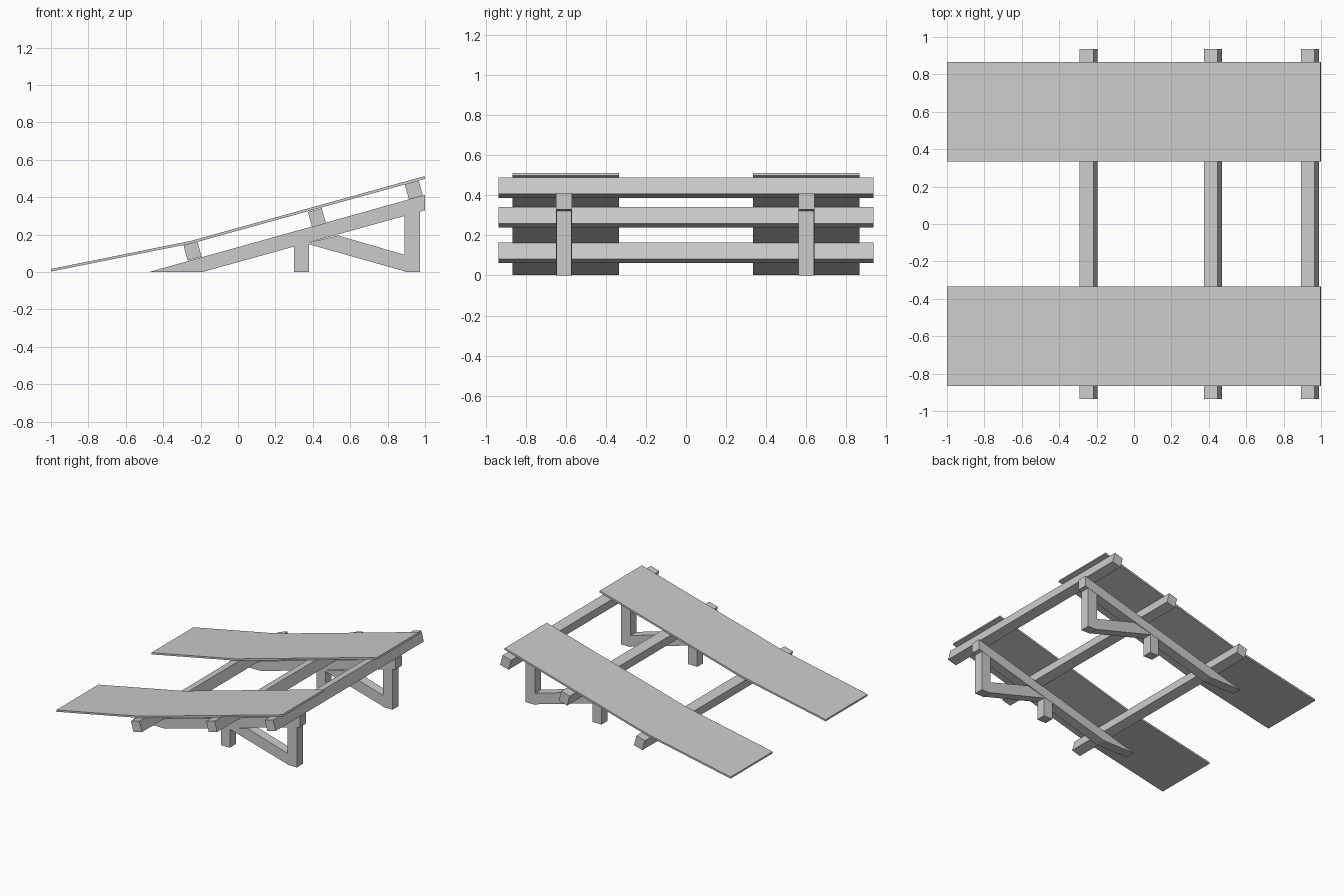
import bpy, bmesh, math

if "Cube" in bpy.data.objects:
    bpy.data.objects.remove(bpy.data.objects["Cube"])

SLOPE = math.radians(15.5)

def extrude(name, profile, y, width):
    """Extrude a closed (x, z) profile along y, centred on y."""
    bm = bmesh.new()
    face = bm.faces.new([bm.verts.new((x, y - width / 2, z)) for x, z in profile])
    ext = bmesh.ops.extrude_face_region(bm, geom=[face])
    moved = [v for v in ext["geom"] if isinstance(v, bmesh.types.BMVert)]
    bmesh.ops.translate(bm, verts=moved, vec=(0, width, 0))
    bmesh.ops.recalc_face_normals(bm, faces=bm.faces)
    mesh = bpy.data.meshes.new(name)
    bm.to_mesh(mesh)
    bm.free()
    obj = bpy.data.objects.new(name, mesh)
    bpy.context.collection.objects.link(obj)
    return obj

def tilted_rect(cx, cz, w, h):
    c, s = math.cos(SLOPE), math.sin(SLOPE)
    pts = [(-w / 2, -h / 2), (w / 2, -h / 2), (w / 2, h / 2), (-w / 2, h / 2)]
    return [(cx + u * c - v * s, cz + u * s + v * c) for u, v in pts]

# bent track plates
track = [(-1, 0.002), (-0.25, 0.152), (1, 0.498),
         (0.996, 0.512), (-0.253, 0.166), (-1, 0.016)]
for side, y in (("front", -0.6), ("back", 0.6)):
    extrude(f"{side}_track", track, y, 0.53)

# cross bars under the tracks
for name, x, z in (("lower", -0.243, 0.112), ("middle", 0.422, 0.290), ("upper", 0.940, 0.438)):
    extrude(f"{name}_cross_bar", tilted_rect(x, z, 0.077, 0.085), 0, 1.87)

# support frames: rafter, two posts and a diagonal brace
for side, y in (("front", -0.608), ("back", 0.6)):
    extrude(f"{side}_rafter", [(-0.475, 0), (-0.19, 0), (1, 0.33), (1, 0.412)], y, 0.08)
    extrude(f"{side}_short_post", [(0.30, 0), (0.38, 0), (0.38, 0.158), (0.30, 0.136)], y, 0.076)
    extrude(f"{side}_tall_post", [(0.89, 0), (0.972, 0), (0.972, 0.322), (0.89, 0.30)], y, 0.076)
    extrude(f"{side}_brace", [(0.38, 0.148), (0.89, 0.004), (0.89, 0.092), (0.535, 0.195), (0.38, 0.158)], y, 0.076)
